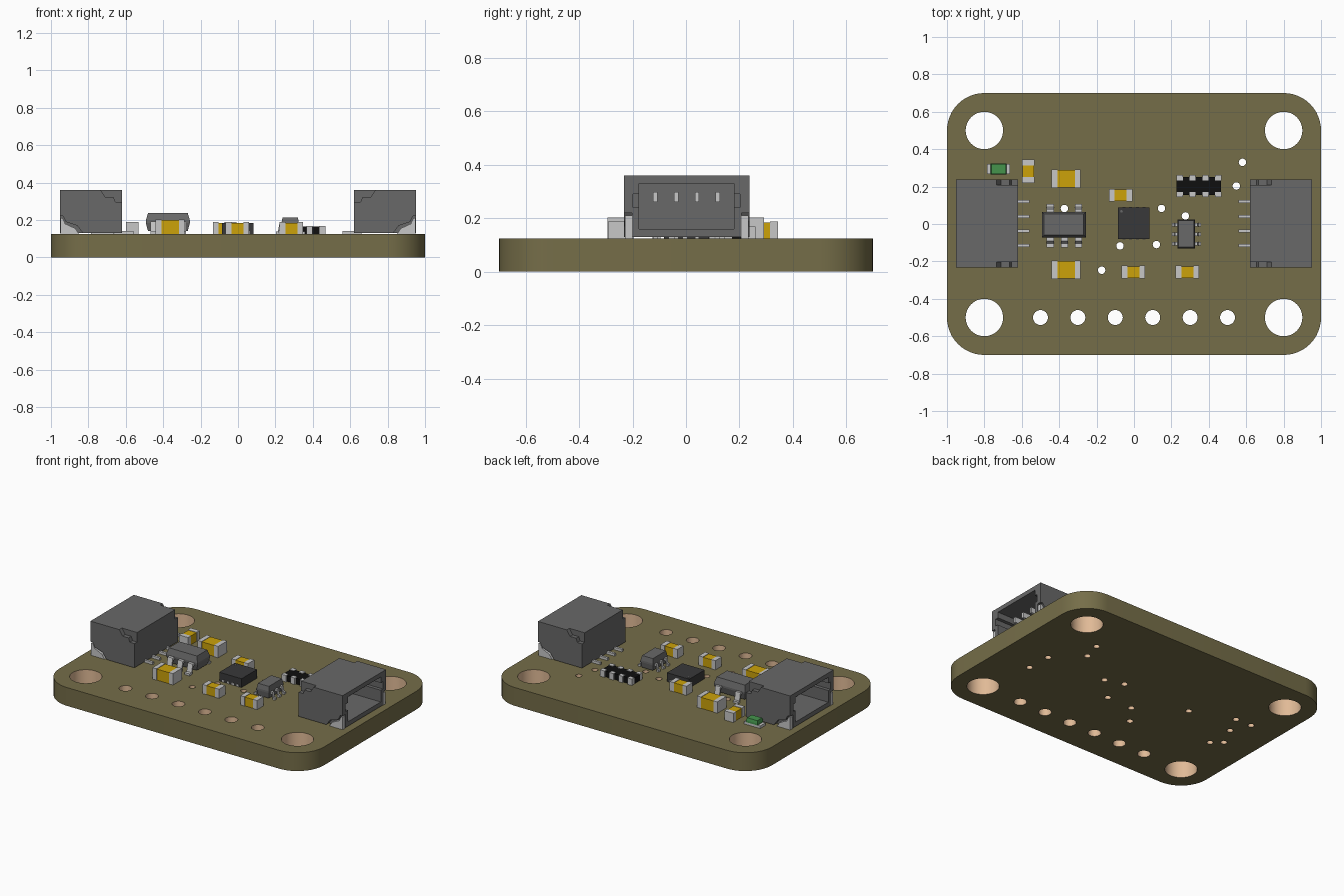
import bpy, bmesh, math

if "Cube" in bpy.data.objects:
    bpy.data.objects.remove(bpy.data.objects["Cube"])


def material(name, r, g, b):
    lin = [c / 12.92 if c < 0.04 else ((c + 0.055) / 1.055) ** 2.4 for c in (r, g, b)]
    m = bpy.data.materials.new(name)
    m.diffuse_color = (*lin, 1)
    m.use_nodes = True
    m.node_tree.nodes["Principled BSDF"].inputs["Base Color"].default_value = m.diffuse_color
    return m


OLIVE = material("olive board", 0.46, 0.43, 0.285)
TAN = material("tan plating", 0.88, 0.73, 0.59)
GREY = material("grey plastic", 0.41, 0.41, 0.41)
SILVER = material("silver metal", 0.78, 0.78, 0.78)
YELLOW = material("yellow ceramic", 0.80, 0.635, 0.04)
DARK = material("dark plastic", 0.22, 0.22, 0.225)
BLACK = material("black coating", 0.06, 0.06, 0.06)
GREEN = material("green lens", 0.27, 0.58, 0.30)
TOP = 0.125  # upper surface of the board


def finish(name, bm, mat):
    bmesh.ops.recalc_face_normals(bm, faces=bm.faces)
    me = bpy.data.meshes.new(name)
    bm.to_mesh(me)
    bm.free()
    ob = bpy.data.objects.new(name, me)
    me.materials.append(mat)
    bpy.context.collection.objects.link(ob)
    return ob


def loft(bm, rings):
    vs = [[bm.verts.new(p) for p in ring] for ring in rings]
    n = len(vs[0])
    for a, b in zip(vs, vs[1:]):
        for i in range(n):
            j = (i + 1) % n
            bm.faces.new((a[i], a[j], b[j], b[i]))
    bm.faces.new(vs[0])
    bm.faces.new(vs[-1])


def place(axis, a, b, t):
    return {'x': (t, a, b), 'y': (a, t, b), 'z': (a, b, t)}[axis]


def prisms(name, parts, mat):
    """One object from several extruded outlines: (axis, points, start, end)."""
    bm = bmesh.new()
    for axis, pts, t0, t1 in parts:
        loft(bm, [[place(axis, a, b, t) for a, b in pts] for t in (t0, t1)])
    return finish(name, bm, mat)


def slab(x0, x1, y0, y1, z0, z1):
    return ('z', [(x0, y0), (x1, y0), (x1, y1), (x0, y1)], z0, z1)


def circle(x, y, r, n):
    return [(x + r * math.cos(2 * math.pi * i / n), y + r * math.sin(2 * math.pi * i / n))
            for i in range(n)]


def activate(ob):
    bpy.ops.object.select_all(action='DESELECT')
    ob.select_set(True)
    bpy.context.view_layer.objects.active = ob


def carve(ob, parts):
    cutter = prisms("cutter", parts, ob.data.materials[0])
    mod = ob.modifiers.new("carve", 'BOOLEAN')
    mod.operation, mod.solver, mod.object = 'DIFFERENCE', 'EXACT', cutter
    activate(ob)
    bpy.ops.object.modifier_apply(modifier=mod.name)
    bpy.data.objects.remove(cutter)


# Board with rounded corners, mounting holes, header row and vias
outline = []
for k, (cx, cy) in enumerate([(0.8, 0.5), (-0.8, 0.5), (-0.8, -0.5), (0.8, -0.5)]):
    for i in range(13):
        a = math.pi / 2 * (k + i / 12)
        outline.append((cx + 0.2 * math.cos(a), cy + 0.2 * math.sin(a)))
board = prisms("circuit_board", [('z', outline, 0, TOP)], OLIVE)
holes = [(sx * 0.8, sy * 0.5, 0.1, 48) for sx in (-1, 1) for sy in (-1, 1)]
holes += [(-0.5 + 0.2 * i, -0.5, 0.04, 32) for i in range(6)]
vias = [(0.58, 0.33), (0.547, 0.203), (0.275, 0.043), (0.147, 0.083), (0.12, -0.11),
        (-0.075, -0.117), (-0.173, -0.247), (-0.372, 0.083), (0.73, -0.137), (0.722, 0.033),
        (-0.663, 0.192), (-0.722, 0.064), (-0.782, 0.195), (-0.722, -0.129), (-0.787, -0.073)]
holes += [(x, y, 0.02, 20) for x, y in vias]
carve(board, [('z', circle(*h), -0.1, 0.3) for h in holes])
board.data.materials.append(TAN)
for f in board.data.polygons:
    c = f.center
    if abs(f.normal.z) < 0.5 and any(math.hypot(c.x - x, c.y - y) < r + 0.004 for x, y, r, n in holes):
        f.material_index = 1
activate(board)
bpy.ops.object.shade_smooth_by_angle(angle=math.radians(35))

# Side-entry connectors, open towards the outer edges
PIN_Y = (-0.115, -0.037, 0.041, 0.119)
for s, side in ((1, "right"), (-1, "left")):
    def mx(pts):
        return [(s * x, z) for x, z in pts]

    def sbox(x0, x1, *rest):
        return slab(*sorted((s * x0, s * x1)), *rest)

    body = prisms(side + "_connector_shell", [sbox(0.62, 0.953, -0.232, 0.237, 0.13, 0.36)], GREY)
    cuts = [[sbox(0.68, 1.0, -0.175, 0.18, 0.16, 0.33)],
            [sbox(0.69, 1.0, -0.198, 0.203, 0.24, 0.29)]]
    top_notch = mx([(0.6, 0.4), (0.735, 0.4), (0.735, 0.36), (0.71, 0.322), (0.665, 0.322),
                    (0.655, 0.295), (0.6, 0.295)])
    low_notch = mx([(0.83, 0.1), (0.83, 0.13), (0.86, 0.17), (0.92, 0.19), (0.935, 0.22),
                    (1.0, 0.22), (1.0, 0.1)])
    for pts in (top_notch, low_notch):
        cuts.append([('y', pts, -0.3, -0.203), ('y', pts, 0.208, 0.3)])
    for c in cuts:
        carve(body, c)
    # solder tabs in the lower notches
    tab = mx([(0.85, TOP), (0.95, TOP), (0.95, 0.21), (0.937, 0.21), (0.924, 0.18), (0.87, 0.155)])
    prisms(side + "_connector_tabs", [('y', tab, -0.228, -0.2), ('y', tab, 0.205, 0.233)], SILVER)
    # contacts inside and solder tails behind
    pins = [sbox(0.67, 0.87, y - 0.008, y + 0.008, 0.26, 0.298) for y in PIN_Y]
    tails = [sbox(0.56, 0.66, y - 0.008, y + 0.008, TOP, 0.142) for y in PIN_Y]
    prisms(side + "_connector_contacts", pins + tails, SILVER)


def chip(name, x, y, hx, hy, z0, zm, z1, inset, mat):
    """Moulded chip body, widest at zm."""
    bm = bmesh.new()
    rings = []
    for z, d in ((z0, inset), (zm, 0), (zm + 0.012, 0), (z1, inset)):
        a, b = hx - d, hy - d
        rings.append([(x - a, y - b, z), (x + a, y - b, z), (x + a, y + b, z), (x - a, y + b, z)])
    loft(bm, rings)
    return finish(name, bm, mat)


def gull_leg(axis, start, sign, length, z, centre, half):
    """Bent lead running from a chip side down to the board."""
    shape = [(-0.02, z), (0.4, z), (0.62, TOP + 0.014), (1, TOP + 0.014), (1, TOP),
             (0.5, TOP), (0.28, z - 0.015), (-0.02, z - 0.015)]
    pts = [(start + sign * length * a, h) for a, h in shape]
    return (axis, pts, centre - half, centre + half)


# Five-lead regulator
chip("regulator_body", -0.375, -0.003, 0.118, 0.068, 0.14, 0.185, 0.238, 0.012, GREY)
legs = [gull_leg('x', -0.068, -1, 0.058, 0.192, x, 0.019) for x in (-0.448, -0.372, -0.297)]
legs += [gull_leg('x', 0.062, 1, 0.045, 0.192, x, 0.019) for x in (-0.448, -0.297)]
prisms("regulator_legs", legs, SILVER)

# Six-lead transistor pair
chip("transistor_body", 0.279, -0.053, 0.047, 0.077, 0.132, 0.17, 0.213, 0.006, GREY)
legs = []
for y in (-0.105, -0.055, -0.004):
    legs.append(gull_leg('y', 0.232, -1, 0.03, 0.175, y, 0.01))
    legs.append(gull_leg('y', 0.326, 1, 0.033, 0.175, y, 0.01))
prisms("transistor_legs", legs, SILVER)

# Leadless sensor chip with edge pads and corner mark
prisms("sensor_body", [slab(-0.085, 0.083, -0.08, 0.087, TOP, 0.185)], DARK)
pads = []
for i in range(4):
    c = -0.054 + 0.036 * i
    pads.append(slab(c - 0.008, c + 0.008, -0.083, 0.09, TOP, 0.14))
prisms("sensor_pads", pads, SILVER)
prisms("sensor_mark", [('z', circle(-0.067, 0.068, 0.007, 16), 0.184, 0.187)], GREY)

# Resistor array with four terminals on each long side
prisms("resistor_array_body", [slab(0.228, 0.465, 0.155, 0.25, TOP, 0.165)], BLACK)
ends = []
for x, h in ((0.244, 0.017), (0.312, 0.016), (0.382, 0.016), (0.45, 0.017)):
    for y0, y1 in ((0.144, 0.172), (0.232, 0.261)):
        ends.append(slab(x - h, x + h, y0, y1, TOP, 0.169))
prisms("resistor_array_terminals", ends, SILVER)


# Ceramic capacitors with metal end caps
def capacitor(name, x, y, half_len, half_wid, cap, z1, upright=False):
    def part(a0, a1, w, top):
        if upright:
            return slab(x - w, x + w, y + a0, y + a1, TOP, top)
        return slab(x + a0, x + a1, y - w, y + w, TOP, top)
    inner = half_len - cap
    prisms(name + "_core", [part(-inner, inner, half_wid - 0.003, z1 - 0.003)], YELLOW)
    prisms(name + "_ends", [part(-half_len, -inner, half_wid, z1),
                            part(inner, half_len, half_wid, z1)], SILVER)


capacitor("rear_large_capacitor", -0.363, 0.242, 0.077, 0.049, 0.03, 0.203)
capacitor("front_large_capacitor", -0.363, -0.245, 0.077, 0.049, 0.03, 0.203)
capacitor("front_middle_capacitor", -0.003, -0.257, 0.063, 0.034, 0.031, 0.188)
capacitor("front_right_capacitor", 0.285, -0.257, 0.063, 0.034, 0.031, 0.188)
capacitor("rear_middle_capacitor", -0.071, 0.153, 0.063, 0.034, 0.031, 0.188)
capacitor("upright_capacitor", -0.565, 0.282, 0.063, 0.034, 0.031, 0.188, True)

# Indicator light: metal-ended base with tapered green lens
prisms("indicator_base", [slab(-0.786, -0.664, 0.266, 0.322, TOP, 0.143)], SILVER)
chip("indicator_lens", -0.724, 0.294, 0.043, 0.03, 0.14, 0.142, 0.172, 0.004, GREEN)
